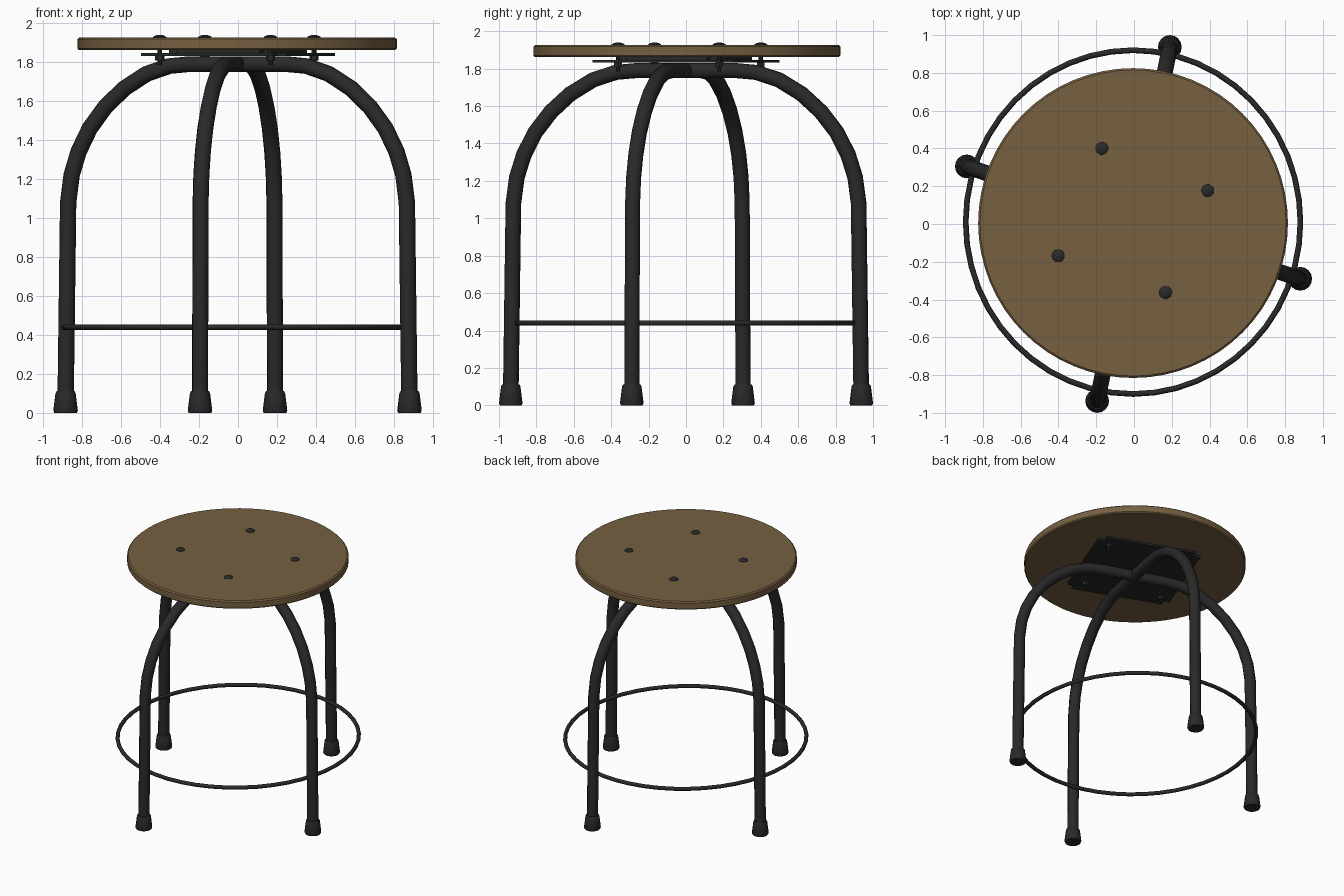
import bpy, bmesh
from math import radians, cos, sin, pi
from mathutils import Vector, Matrix

cube = bpy.data.objects.get("Cube")
if cube:
    bpy.data.objects.remove(cube, do_unlink=True)


def material(name, rgb):
    m = bpy.data.materials.new(name)
    m.use_nodes = True
    m.diffuse_color = (*rgb, 1)
    m.node_tree.nodes["Principled BSDF"].inputs["Base Color"].default_value = (*rgb, 1)
    return m


wood = material("brown wood", (0.18, 0.117, 0.053))
metal = material("black metal", (0.022, 0.022, 0.022))


def finish(obj, mat, angle=35):
    obj.data.materials.clear()
    obj.data.materials.append(mat)
    bpy.ops.object.select_all(action="DESELECT")
    obj.select_set(True)
    bpy.context.view_layer.objects.active = obj
    bpy.ops.object.shade_smooth_by_angle(angle=radians(angle))
    return obj


def mesh_object(name, bm, mat):
    mesh = bpy.data.meshes.new(name)
    bmesh.ops.recalc_face_normals(bm, faces=bm.faces)
    bm.to_mesh(mesh)
    bm.free()
    obj = bpy.data.objects.new(name, mesh)
    bpy.context.collection.objects.link(obj)
    return finish(obj, mat)


def lathe(name, profile, x, y, mat, sides=16):
    """Closed round part from (radius, z) pairs."""
    bm = bmesh.new()
    rings = [[bm.verts.new((x + r * cos(2 * pi * i / sides), y + r * sin(2 * pi * i / sides), z))
              for i in range(sides)] for r, z in profile]
    for a, b in zip(rings, rings[1:]):
        for i in range(sides):
            j = (i + 1) % sides
            bm.faces.new((a[i], a[j], b[j], b[i]))
    bm.faces.new(rings[0])
    bm.faces.new(rings[-1])
    return mesh_object(name, bm, mat)


def tube(name, points, radius, mat, cyclic=False):
    """Round tube along a path, turned into a mesh."""
    curve = bpy.data.curves.new(name, "CURVE")
    curve.dimensions = "3D"
    curve.bevel_depth = radius
    curve.bevel_resolution = 3
    curve.use_fill_caps = not cyclic
    spline = curve.splines.new("POLY")
    spline.points.add(len(points) - 1)
    for p, co in zip(spline.points, points):
        p.co = (*co, 1)
    spline.use_cyclic_u = cyclic
    obj = bpy.data.objects.new(name, curve)
    bpy.context.collection.objects.link(obj)
    bpy.ops.object.select_all(action="DESELECT")
    obj.select_set(True)
    bpy.context.view_layer.objects.active = obj
    bpy.ops.object.convert(target="MESH")
    return finish(bpy.context.object, mat, 50)


# Seat with a slightly rounded rim
lathe("seat", [(0.812, 1.862), (0.82, 1.87), (0.82, 1.918), (0.81, 1.927)], -0.005, 0.005, wood, 64)

# Bent legs: half profile as (share of foot radius, height)
half_leg = [(1, 0.05), (0.985, 1.08), (0.965, 1.22), (0.925, 1.34), (0.86, 1.46), (0.77, 1.57),
            (0.66, 1.665), (0.53, 1.74), (0.4, 1.78), (0.28, 1.79)]
feet = {"front": (-0.195, -0.937), "back": (0.19, 0.937), "left": (0.88, -0.29), "right": (-0.885, 0.305)}
for a, b in (("front", "back"), ("left", "right")):
    path = [(feet[a][0] * s, feet[a][1] * s, z) for s, z in half_leg]
    path += [(feet[b][0] * s, feet[b][1] * s, z) for s, z in reversed(half_leg)]
    tube(f"{a}_{b}_leg_tube", path, 0.042, metal)

# Tapered foot caps
for side, (x, y) in feet.items():
    lathe(f"{side}_foot", [(0.058, 0), (0.063, 0.012), (0.052, 0.1), (0.046, 0.112)], x, y, metal)

# Foot ring
ring = [(0.886 * cos(2 * pi * i / 48) - 0.005, 0.91 * sin(2 * pi * i / 48) + 0.01, 0.44) for i in range(48)]
tube("foot_ring", ring, 0.015, metal, True)


# Mounting plates under the seat, with clipped corners
def plate(name, half, clip, z0, z1):
    bm = bmesh.new()
    corner = [(half, half - clip), (half - clip, half - clip), (half - clip, half)]
    outline = [Matrix.Rotation(radians(90 * k - 21), 3, "Z") @ Vector((x, y, z0))
               for k in range(4) for x, y in corner]
    face = bm.faces.new([bm.verts.new(v) for v in outline])
    top = bmesh.ops.extrude_face_region(bm, geom=[face])["geom"]
    bmesh.ops.translate(bm, vec=(0, 0, z1 - z0),
                        verts=[v for v in top if isinstance(v, bmesh.types.BMVert)])
    return mesh_object(name, bm, metal)


plate("lower_mounting_plate", 0.4, 0.05, 1.833, 1.847)
plate("upper_mounting_plate", 0.29, 0.06, 1.847, 1.863)

# Bolts: domed heads on the seat, shanks and nuts below
bolts = [(-0.17, 0.4), (0.39, 0.177), (-0.402, -0.168), (0.167, -0.363)]
for n, (x, y) in enumerate(bolts, 1):
    lathe(f"bolt_head_{n}", [(0.036, 1.92), (0.034, 1.93), (0.022, 1.937), (0.008, 1.94)], x, y, metal)
    lathe(f"bolt_shank_{n}", [(0.012, 1.785), (0.012, 1.925)], x, y, metal, 10)
    lathe(f"bolt_nut_{n}", [(0.024, 1.808), (0.024, 1.835)], x, y, metal, 6)
